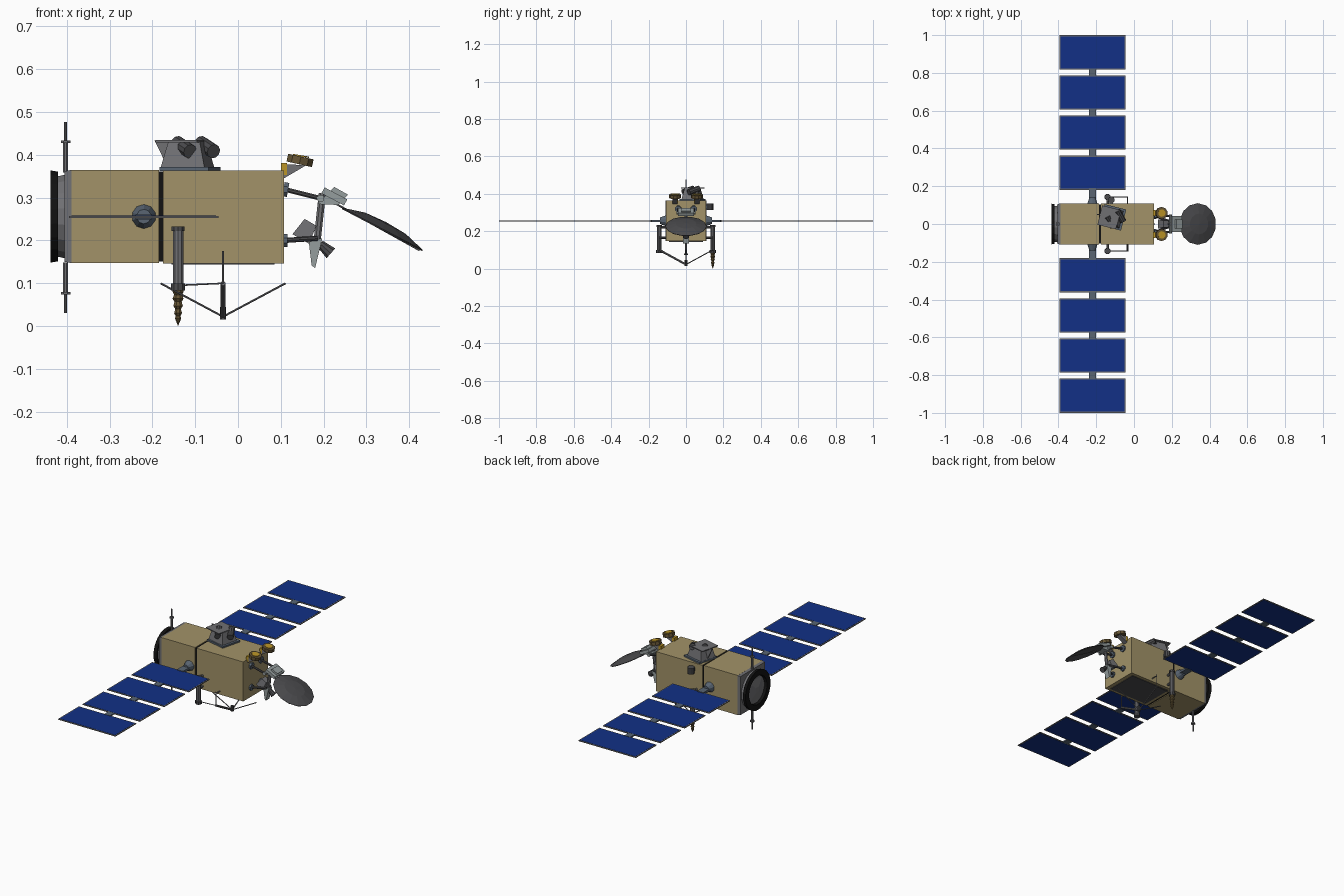
import bpy, bmesh, math
from mathutils import Vector, Matrix

if "Cube" in bpy.data.objects:
    bpy.data.objects.remove(bpy.data.objects["Cube"])


def material(name, rgb):
    m = bpy.data.materials.new(name)
    m.diffuse_color = (*rgb, 1)
    m.use_nodes = True
    m.node_tree.nodes["Principled BSDF"].inputs["Base Color"].default_value = m.diffuse_color
    return m


FOIL = material("tan_foil", (0.36, 0.29, 0.14))
BLUE = material("cell_blue", (0.006, 0.03, 0.24))
BLACK = material("black", (0.006, 0.006, 0.006))
STEEL = material("blue_grey", (0.10, 0.13, 0.17))
GREY = material("mid_grey", (0.16, 0.16, 0.17))
DARK = material("dark_grey", (0.07, 0.07, 0.075))
PALE = material("pale_grey", (0.30, 0.34, 0.34))
GOLD = material("gold", (0.50, 0.30, 0.02))
BROWN = material("brown", (0.13, 0.09, 0.035))


def finish(bm, name, mat):
    bmesh.ops.recalc_face_normals(bm, faces=bm.faces)
    me = bpy.data.meshes.new(name)
    bm.to_mesh(me)
    bm.free()
    ob = bpy.data.objects.new(name, me)
    bpy.context.collection.objects.link(ob)
    if mat:
        me.materials.append(mat)
    return ob


def box(name, loc, size, mat=None, rot=(0, 0, 0), taper=1.0):
    bm = bmesh.new()
    bmesh.ops.create_cube(bm, size=1)
    for v in bm.verts:
        k = taper if v.co.z > 0 else 1
        v.co = Vector((v.co.x * size[0] * k, v.co.y * size[1] * k, v.co.z * size[2]))
    ob = finish(bm, name, mat)
    ob.location = loc
    ob.rotation_euler = [math.radians(a) for a in rot]
    return ob


def lathe(name, profile, origin, axis, mat=None, sides=12, closed=False):
    """Revolve (radius, height) points about an axis through origin."""
    bm = bmesh.new()
    turn = Vector((0, 0, 1)).rotation_difference(Vector(axis).normalized())
    rings = []
    for r, h in profile:
        n = 1 if r < 1e-6 else sides
        rings.append([bm.verts.new(Vector(origin) + turn @ Vector((
            r * math.cos(2 * math.pi * (i + .5) / sides),
            r * math.sin(2 * math.pi * (i + .5) / sides), h))) for i in range(n)])
    pairs = list(zip(rings, rings[1:])) + ([(rings[-1], rings[0])] if closed else [])
    for a, b in pairs:
        for i in range(sides):
            q = [a[i % len(a)], a[(i + 1) % len(a)], b[(i + 1) % len(b)], b[i % len(b)]]
            q = list(dict.fromkeys(q))
            if len(q) > 2:
                bm.faces.new(q)
    return finish(bm, name, mat)


def tube(name, p, q, r, mat=GREY, r2=None, sides=8):
    d = Vector(q) - Vector(p)
    r2 = r if r2 is None else r2
    return lathe(name, [(0, 0), (r, 0), (r2, d.length), (0, d.length)], p, d, mat, sides)


def plate(name, outline, y, thick, mat):
    """Flat plate with an x-z outline, extruded along y."""
    bm = bmesh.new()
    f = bm.faces.new([bm.verts.new((x, y - thick / 2, z)) for x, z in outline])
    ext = bmesh.ops.extrude_face_region(bm, geom=[f])
    bmesh.ops.translate(bm, vec=(0, thick, 0),
                        verts=[v for v in ext["geom"] if isinstance(v, bmesh.types.BMVert)])
    return finish(bm, name, mat)


# Foil-covered bus in two sections with a dark seam
box("aft_body", (-.2875, 0, .256), (.205, .216, .218), FOIL)
box("front_body", (-.034, 0, .255), (.282, .216, .217), FOIL)
box("body_seam", (-.18, 0, .256), (.02, .208, .21), BLACK)
box("belly_plate", (-.035, 0, .1455), (.24, .18, .004), DARK)

# Aft plate, launch ring and recessed centre
box("aft_plate", (-.397, 0, .256), (.218, .218, .016), GREY, (0, -90, 0), .97)
lathe("aft_collar", [(0, 0), (.100, 0), (.095, .022), (0, .022)],
      (-.402, 0, .256), (-1, 0, 0), GREY, 16)
lathe("launch_ring", [(.106, 0), (.109, .018), (.078, .018), (.074, 0)],
      (-.42, 0, .256), (-1, 0, 0), BLACK, 20, True)
lathe("aft_pyramid", [(.078, 0), (.02, .010), (0, .010)],
      (-.424, 0, .256), (-1, 0, 0), GREY, 4)

# Thin masts above and below the aft plate
for s, part in ((1, "upper"), (-1, "lower")):
    z = lambda d: .254 + s * d
    tube(part + "_mast", (-.403, 0, z(.105)), (-.403, 0, z(.18)), .006)
    tube(part + "_mast_tip", (-.403, 0, z(.18)), (-.403, 0, z(.223)), .004)
    tube(part + "_mast_flange", (-.403, 0, z(.174)), (-.403, 0, z(.180)), .012)

# Solar wings: four framed panels on each side
for s, side in ((1, "left"), (-1, "right")):
    tube(side + "_wing_root", (-.22, s * .106, .256), (-.22, s * .14, .256), .029, STEEL, .017, 10)
    box(side + "_wing_arm", (-.22, s * .16, .255), (.038, .06, .012), STEEL)
    for i in range(4):
        y = s * (.2715 + i * .2125)
        box(f"{side}_panel_frame_{i}", (-.22, y, .255), (.349, .181, .004), GREY)
        box(f"{side}_panel_cells_{i}", (-.22, y, .255), (.337, .169, .0056), BLUE)
        if i:
            box(f"{side}_panel_hinge_{i}", (-.22, y - s * .106, .255), (.036, .04, .007), STEEL)

# Instrument deck on the roof, turned slightly
TURN = -14
box("instrument_base", (-.112, .035, .367), (.118, .115, .010), STEEL, (0, 0, TURN))
box("instrument_body", (-.118, .035, .401), (.105, .095, .060), GREY, (0, 0, TURN), .72)
box("instrument_top", (-.132, .035, .432), (.10, .105, .005), GREY, (0, 0, TURN))
for i, (x, y) in enumerate(((-.13, .015), (-.075, .045))):
    tube(f"instrument_camera_{i}", (x + .018, y - .03, .408), (x - .012, y + .025, .428), .017, DARK, sides=10)
plate("instrument_fin", [(-.195, .434), (-.115, .434), (-.165, .372)], .05, .004, GREY)

# Side sensor on the left wall
box("side_sensor_bracket", (-.12, .112, .33), (.02, .02, .02), STEEL)
tube("side_sensor", (-.12, .128, .313), (-.12, .128, .347), .018, DARK, sides=10)

# Vertical canisters on both flanks
for s, side in ((1, "left"), (-1, "right")):
    y = s * .143
    tube(side + "_canister", (-.14, y, .09), (-.14, y, .225), .013, GREY, sides=10)
    tube(side + "_canister_cap", (-.14, y, .222), (-.14, y, .233), .016, DARK, sides=10)
    tube(side + "_canister_collar", (-.14, y, .083), (-.14, y, .099), .017, DARK, sides=10)
    tube(side + "_canister_pin", (-.14, s * .10, .222), (-.14, y, .222), .007)
    tube(side + "_canister_pin_low", (-.14, s * .10, .165), (-.14, y, .165), .007)

# Ridged antenna spike below the left canister
lathe("antenna_spike", [(0, .09), (.012, .09), (.014, .08), (.010, .073), (.014, .064),
                        (.009, .057), (.012, .047), (.007, .040), (.010, .030),
                        (.006, .024), (.008, .018), (0, 0)], (-.14, .143, 0), (0, 0, 1), BROWN, 8)

# Hanging cross of booms below the belly
APEX = (-.035, 0, .022)
for s, side in ((1, "left"), (-1, "right")):
    y = s * .143
    tube(side + "_drop_rod", (-.035, y, .175), (-.035, y, .10), .0025)
    tube(side + "_drop_rod_pin", (-.035, s * .10, .165), (-.035, y, .165), .003)
    tube(side + "_cross_boom", (-.035, y, .10), APEX, .006 if s < 0 else .003)
    tube(side + "_cross_link", (-.14, y, .095), (-.035, y, .10), .002)
    tube(("front" if s > 0 else "aft") + "_cross_boom",
         (-.035 + s * .146, 0, .10), APEX, .0025)
tube("cross_hub", (-.035, 0, .015), (-.035, 0, .045), .008, DARK)

# Dish antenna: shallow faceted shell tilted down and forward
N = Vector((.464, 0, .886))
U = Vector((.886, 0, -.464))
C = Vector((.3375, 0, .227))
lathe("dish", [(0, .018), (.055, .015), (.110, 0), (.108, -.003), (.055, .010), (0, .013)],
      C, N, DARK, 14)
tube("dish_spine", C - U * .14 + N * .002, C + U * .10 - N * .004, .0025)
box("dish_mount", (.225, 0, .303), (.06, .085, .016), PALE, (0, 28, 0))
plate("dish_bracket", [(.185, .285), (.225, .325), (.257, .307), (.235, .283)], 0, .05, PALE)

# Support arms between the front wall and the dish
tube("dish_post", (.185, 0, .20), (.197, 0, .31), .009, GREY)
tube("dish_post_crossbar", (.193, -.05, .298), (.193, .05, .298), .009, PALE)
for s, side in ((1, "left"), (-1, "right")):
    y = s * .042
    tube(side + "_upper_strut", (.107, y, .32), (.195, y, .298), .006, DARK)
    tube(side + "_upper_strut_foot", (.106, y, .32), (.117, y, .318), .018, STEEL)
    tube(side + "_lower_strut", (.107, y, .20), (.185, y * .4, .205), .006, DARK)
    tube(side + "_lower_strut_foot", (.106, y, .20), (.116, y, .20), .016, STEEL)

    # Tilted round sensors on gold blocks at the roof edge
    y = s * .058
    box(side + "_sensor_block", (.108, y, .367), (.014, .03, .028), GOLD)
    plate(side + "_sensor_bracket", [(.107, .345), (.107, .378), (.160, .376)], y, .026, GREY)
    tube(side + "_round_sensor", (.143, y, .378), (.147, y, .396), .032, BROWN, sides=10)
    tube(side + "_round_sensor_lens", (.147, y, .396), (.1475, y, .399), .020, GOLD, sides=10)

# Small horn and drive unit under the dish arm
box("drive_unit", (.158, 0, .223), (.045, .05, .045), GREY, (0, 30, 0), .7)
plate("drive_fin", [(.165, .20), (.197, .205), (.180, .135), (.172, .142)], 0, .03, PALE)
tube("horn", (.192, 0, .192), (.217, 0, .170), .010, DARK, .016, 10)
